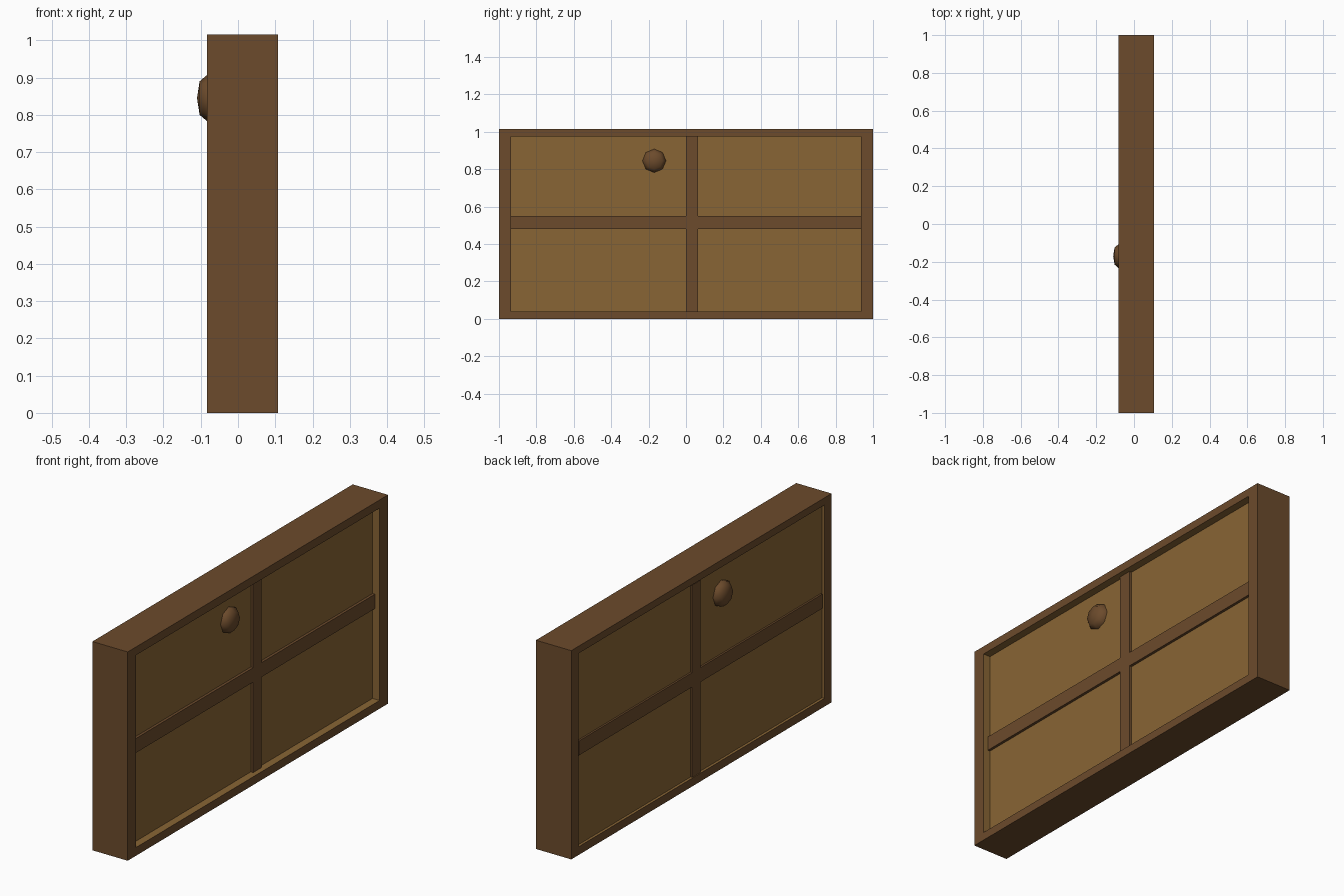
import bpy, bmesh, math

if "Cube" in bpy.data.objects:
    bpy.data.objects.remove(bpy.data.objects["Cube"])


def material(name, color):
    m = bpy.data.materials.new(name)
    m.diffuse_color = (*color, 1)
    m.use_nodes = True
    m.node_tree.nodes["Principled BSDF"].inputs["Base Color"].default_value = m.diffuse_color
    return m


BROWN = material("dark_wood", (0.15, 0.07, 0.025))
TAN = material("light_wood", (0.25, 0.13, 0.035))


def make_object(name, bm, mats):
    bmesh.ops.recalc_face_normals(bm, faces=bm.faces)
    me = bpy.data.meshes.new(name)
    bm.to_mesh(me)
    bm.free()
    for m in mats:
        me.materials.append(m)
    ob = bpy.data.objects.new(name, me)
    bpy.context.collection.objects.link(ob)
    return ob


def bar(name, x, y, z):
    bm = bmesh.new()
    bmesh.ops.create_cube(bm, size=1)
    for v in bm.verts:
        v.co = [lo + (c + 0.5) * (hi - lo) for c, (lo, hi) in zip(v.co, (x, y, z))]
    return make_object(name, bm, [BROWN])


# Frame with a recessed panel on each side: rectangular rings joined in order
rings = [  # x, half width, bottom, top
    (-0.070, 0.945, 0.04, 0.98),
    (-0.083, 0.945, 0.04, 0.98),
    (-0.083, 1.0, 0.0, 1.015),
    (0.107, 1.0, 0.0, 1.015),
    (0.107, 0.935, 0.04, 0.975),
    (0.069, 0.935, 0.04, 0.975),
]
bm = bmesh.new()
loops = [[bm.verts.new((x, y, z)) for y, z in ((-w, lo), (w, lo), (w, hi), (-w, hi))]
         for x, w, lo, hi in rings]
for k, (a, b) in enumerate(zip(loops, loops[1:])):
    for i in range(4):
        j = (i + 1) % 4
        f = bm.faces.new((a[i], a[j], b[j], b[i]))
        f.material_index = 1 if k in (0, 4) else 0
for end in (loops[0], loops[-1]):
    bm.faces.new(end).material_index = 1
make_object("panelled_frame", bm, [BROWN, TAN])

# Crossing bars on both faces
for side, x in (("left", (-0.079, -0.06)), ("right", (0.06, 0.082))):
    bar("horizontal_bar_" + side, x, (-0.935, 0.935), (0.48, 0.55))
    bar("vertical_bar_" + side, x, (0.0, 0.065), (0.04, 0.975))


# Low eight-sided domed knobs
def knob(name, profile, sides=8):
    bm = bmesh.new()
    loops = [[bm.verts.new((x, -0.17 + r * math.cos(math.tau * i / sides),
                            0.845 + r * math.sin(math.tau * i / sides)))
              for i in range(sides)] for x, r in profile[:-1]]
    tip = bm.verts.new((profile[-1][0], -0.17, 0.845))
    for i in range(sides):
        j = (i + 1) % sides
        for a, b in zip(loops, loops[1:]):
            bm.faces.new((a[i], a[j], b[j], b[i]))
        bm.faces.new((loops[-1][i], loops[-1][j], tip))
    bm.faces.new(loops[0])
    ob = make_object(name, bm, [BROWN])
    for p in ob.data.polygons:
        p.use_smooth = len(p.vertices) < 5


knob("knob_left", [(-0.06, 0.064), (-0.083, 0.062), (-0.103, 0.045), (-0.11, 0)])
knob("knob_right", [(0.06, 0.064), (0.078, 0.062), (0.098, 0.045), (0.105, 0)])
